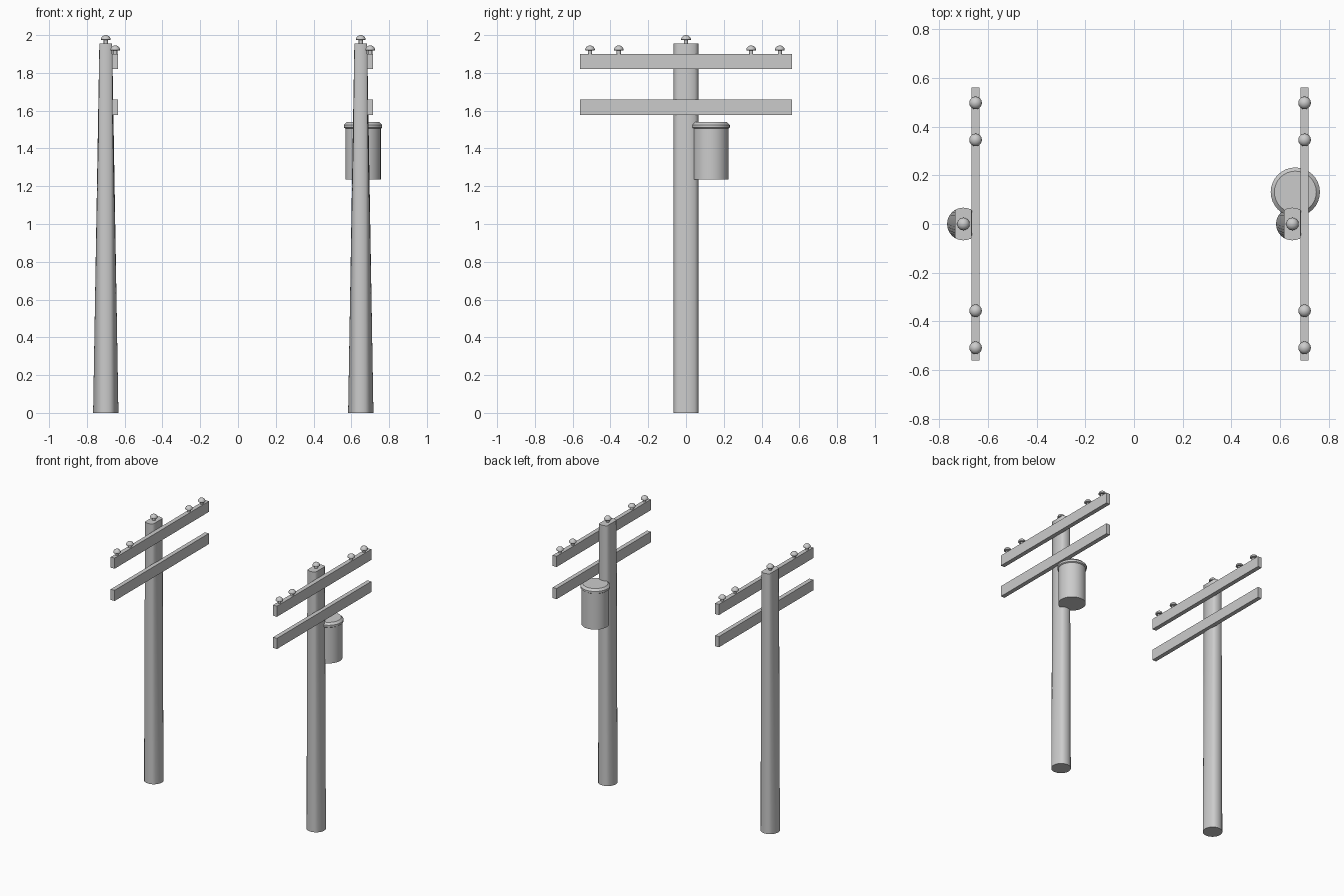
import bpy, bmesh, math

if "Cube" in bpy.data.objects:
    bpy.data.objects.remove(bpy.data.objects["Cube"])


def finish(name, bm, smooth=True):
    bmesh.ops.recalc_face_normals(bm, faces=bm.faces)
    me = bpy.data.meshes.new(name)
    bm.to_mesh(me)
    bm.free()
    ob = bpy.data.objects.new(name, me)
    bpy.context.collection.objects.link(ob)
    if smooth:
        bpy.ops.object.select_all(action='DESELECT')
        bpy.context.view_layer.objects.active = ob
        ob.select_set(True)
        bpy.ops.object.shade_smooth_by_angle(angle=math.radians(35))
    return ob


def lathe(name, profile, loc, sides):
    """Revolve (radius, z) points about a vertical axis and cap both ends."""
    bm = bmesh.new()
    rings = []
    for r, z in profile:
        rings.append([bm.verts.new((loc[0] + r * math.cos(2 * math.pi * i / sides),
                                    loc[1] + r * math.sin(2 * math.pi * i / sides),
                                    loc[2] + z)) for i in range(sides)])
    for a, b in zip(rings, rings[1:]):
        for i in range(sides):
            j = (i + 1) % sides
            bm.faces.new((a[i], a[j], b[j], b[i]))
    bm.faces.new(rings[0][::-1])
    bm.faces.new(rings[-1])
    return finish(name, bm)


def box(name, loc, size):
    bm = bmesh.new()
    bmesh.ops.create_cube(bm, size=1)
    for v in bm.verts:
        v.co = [loc[k] + v.co[k] * size[k] for k in range(3)]
    return finish(name, bm, False)


def pole(name, x, r=0.067, top_half=0.034, height=1.955, sides=32):
    """Round base whose sides slope inward to a flat-sided top."""
    ob = lathe(name, [(r, 0), (r, height)], (0, 0, 0), sides)
    for v in ob.data.vertices:
        if v.co.z > height / 2:
            v.co.x = max(-top_half, min(top_half, v.co.x))
    ob.location.x = x


# Stem and domed cap of an insulator
R = 0.026
INSULATOR = [(0.011, -0.003), (0.011, 0.018), (0.023, 0.018), (R, 0.021)] + [
    (R * math.cos(t), 0.021 + 0.024 * math.sin(t))
    for t in [math.radians(a) for a in (18, 36, 54, 72, 86)]]

for side, x in (("left", -0.70), ("right", 0.65)):
    pole(side + "_pole", x)
    # Crossarms on the +x face
    arm_x = x + 0.05
    for label, z in (("upper", 1.86), ("lower", 1.618)):
        box(f"{side}_{label}_crossarm", (arm_x, 0, z), (0.032, 1.12, 0.08))
    # Insulators on the upper arm and the pole top
    for i, y in enumerate((-0.508, -0.356, 0.345, 0.497)):
        lathe(f"{side}_insulator_{i + 1}", INSULATOR, (arm_x, y, 1.90), 16)
    lathe(side + "_top_insulator", INSULATOR, (x, 0, 1.955), 16)

# Transformer can with a rimmed, bevelled lid
CAN = (0.662, 0.131, 0)
lathe("transformer_body", [(0.094, 1.235), (0.094, 1.51)], CAN, 32)
lathe("transformer_lid", [(0.094, 1.505), (0.101, 1.51), (0.101, 1.525),
                          (0.086, 1.54)], CAN, 32)
